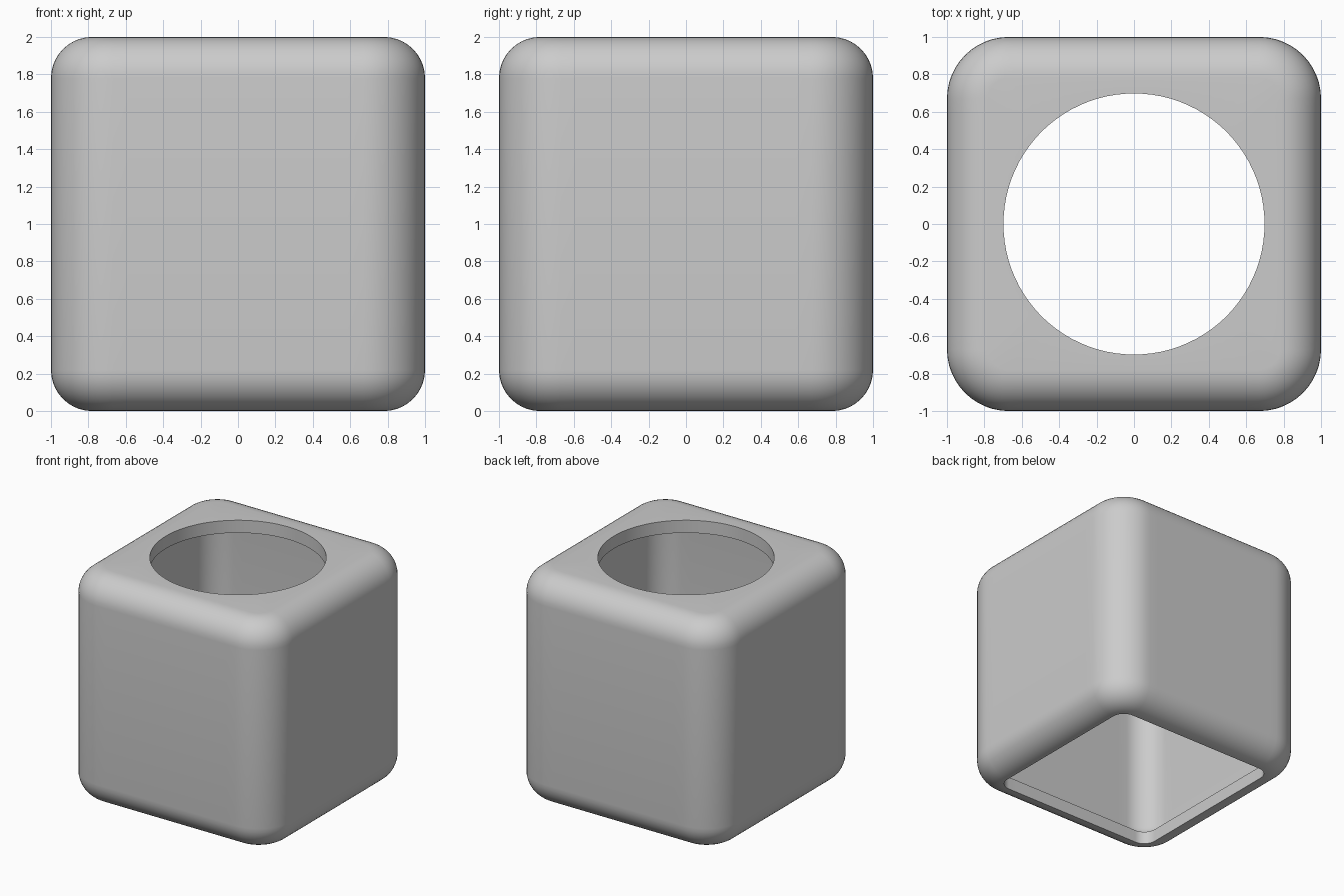
import bpy
import bmesh
import math

cube = bpy.data.objects.get("Cube")
if cube:
    bpy.data.objects.remove(cube, do_unlink=True)

WALL = 0.11              # shell thickness
FILLET = 2 * WALL        # outer rounding of top and bottom edges
CORNER = 3 * WALL        # outer rounding of upright corners
CORE = 1 - CORNER        # half side of the square joining corner centres
HOLE = 0.698             # radius of the round top opening
CORNER_STEPS, SIDE_STEPS, ARC_STEPS = 12, 20, 10


def rounded_square(radius):
    """Outline of a square with rounded corners and subdivided sides."""
    half = CORE + radius
    points = []
    for quarter in range(4):
        turn = quarter * math.pi / 2
        side = []
        limit = math.atan2(CORE, half)
        for i in range(SIDE_STEPS):
            angle = -limit + 2 * limit * i / SIDE_STEPS
            side.append((half, half * math.tan(angle)))
        for i in range(CORNER_STEPS):
            angle = math.pi / 2 * i / CORNER_STEPS
            side.append((CORE + radius * math.cos(angle),
                         CORE + radius * math.sin(angle)))
        c, s = math.cos(turn), math.sin(turn)
        points += [(x * c - y * s, x * s + y * c) for x, y in side]
    return points


def circle(radius):
    """Round outline whose points line up with the square outline."""
    return [(radius * x / math.hypot(x, y), radius * y / math.hypot(x, y))
            for x, y in rounded_square(CORNER - FILLET)]


def wall_profile(bend):
    """Rings of one wall surface from bottom to top."""
    rings = []
    for centre, start in ((FILLET, -math.pi / 2), (2 - FILLET, 0)):
        for i in range(ARC_STEPS + 1):
            a = start + math.pi / 2 * i / ARC_STEPS
            outline = rounded_square(CORNER - FILLET + bend * math.cos(a))
            rings.append((outline, centre + bend * math.sin(a)))
    return rings


# Closed cross-section: outer wall, round opening, then inner wall back down
sections = wall_profile(FILLET)
sections += [(circle(HOLE), 2), (circle(HOLE), 2 - WALL)]
sections += reversed(wall_profile(FILLET - WALL))

bm = bmesh.new()
rings = [[bm.verts.new((x, y, z)) for x, y in outline] for outline, z in sections]
for lower, upper in zip(rings, rings[1:] + rings[:1]):
    for i in range(len(lower)):
        j = (i + 1) % len(lower)
        bm.faces.new((lower[i], lower[j], upper[j], upper[i]))
bmesh.ops.recalc_face_normals(bm, faces=bm.faces)
mesh = bpy.data.meshes.new("hollow_box")
bm.to_mesh(mesh)
bm.free()

# Single grey material
grey = bpy.data.materials.new("light_grey")
grey.use_nodes = True
colour = (0.6, 0.6, 0.6, 1)
grey.diffuse_color = colour
grey.node_tree.nodes["Principled BSDF"].inputs["Base Color"].default_value = colour
mesh.materials.append(grey)

box = bpy.data.objects.new("hollow_box", mesh)
bpy.context.collection.objects.link(box)
bpy.ops.object.select_all(action="DESELECT")
box.select_set(True)
bpy.context.view_layer.objects.active = box
bpy.ops.object.shade_smooth_by_angle(angle=math.radians(30))
